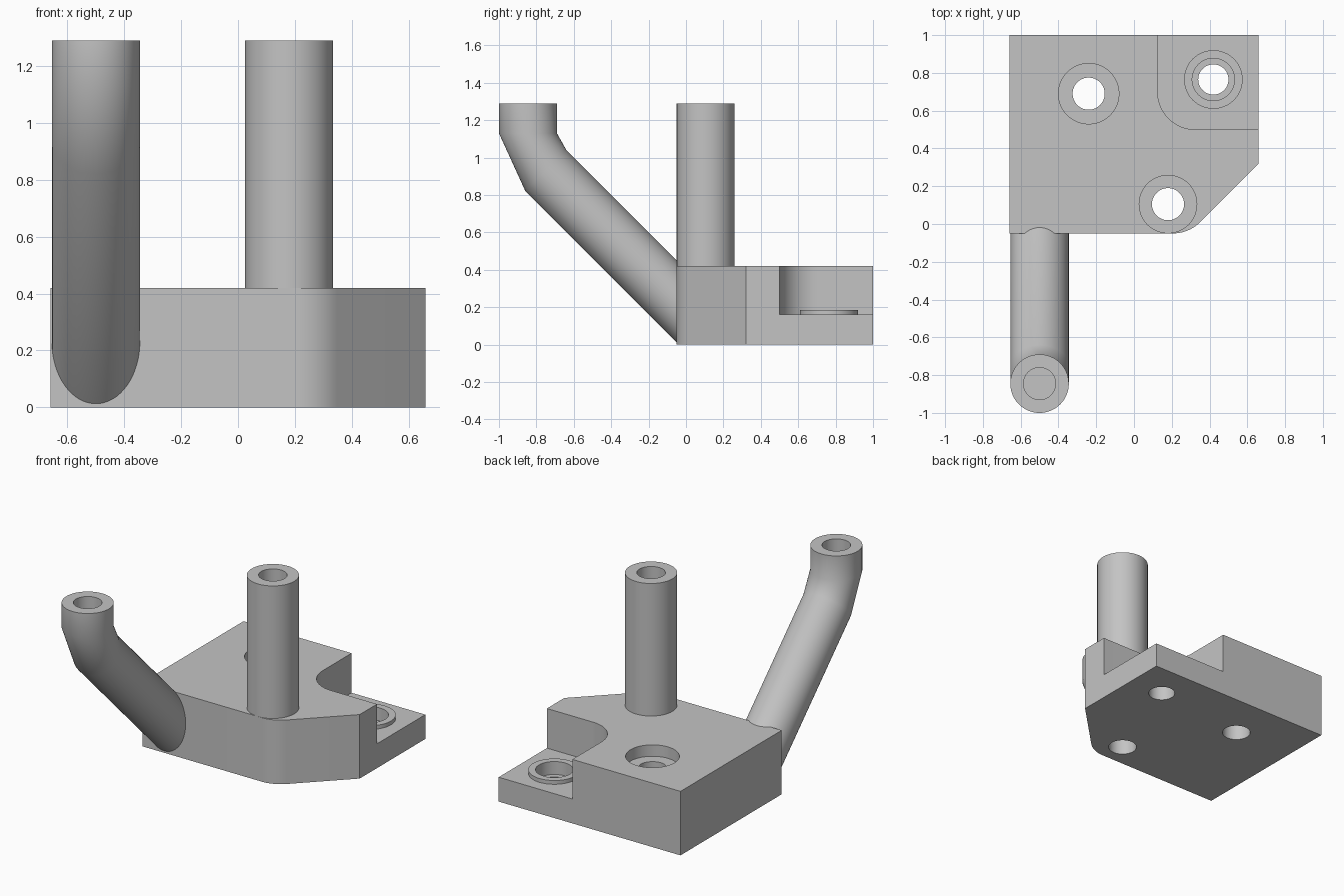
import bpy, bmesh
from math import sin, cos, pi, radians

if "Cube" in bpy.data.objects:
    bpy.data.objects.remove(bpy.data.objects["Cube"], do_unlink=True)

grey = bpy.data.materials.new("plain_grey")
grey.use_nodes = True
grey.diffuse_color = (0.55, 0.55, 0.55, 1)
grey.node_tree.nodes["Principled BSDF"].inputs["Base Color"].default_value = grey.diffuse_color

SIDES = 64
TUBE_R, BORE_R = 0.155, 0.085
BASE_TOP, LEDGE, TOP = 0.42, 0.16, 1.29


def loft(name, rings):
    """Closed solid through a list of rings with equal point counts."""
    bm = bmesh.new()
    loops = [[bm.verts.new(p) for p in ring] for ring in rings]
    n = len(loops[0])
    for low, high in zip(loops, loops[1:]):
        for i in range(n):
            j = (i + 1) % n
            bm.faces.new((low[i], low[j], high[j], high[i]))
    bm.faces.new(loops[0][::-1])
    bm.faces.new(loops[-1])
    bmesh.ops.recalc_face_normals(bm, faces=bm.faces)
    mesh = bpy.data.meshes.new(name)
    bm.to_mesh(mesh)
    bm.free()
    mesh.materials.append(grey)
    obj = bpy.data.objects.new(name, mesh)
    bpy.context.collection.objects.link(obj)
    return obj


def prism(name, outline, z0, z1):
    return loft(name, [[(x, y, z) for x, y in outline] for z in (z0, z1)])


def arc(cx, cy, r, start, end, steps):
    angles = [radians(start + (end - start) * i / steps) for i in range(steps + 1)]
    return [(cx + r * cos(a), cy + r * sin(a)) for a in angles]


def cylinder(name, centre, r, z0, z1):
    return prism(name, arc(*centre, r, 0, 360, SIDES)[:-1], z0, z1)


def cut(obj, *cutters):
    """Subtract the cutters, keep the result as a plain mesh."""
    for c in cutters:
        c.hide_render = True
        mod = obj.modifiers.new("cut", 'BOOLEAN')
        mod.operation, mod.solver, mod.object = 'DIFFERENCE', 'EXACT', c
    bpy.context.view_layer.update()
    result = obj.evaluated_get(bpy.context.evaluated_depsgraph_get())
    mesh = bpy.data.meshes.new_from_object(result)
    obj.modifiers.clear()
    obj.data = mesh
    for c in cutters:
        bpy.data.objects.remove(c, do_unlink=True)


def hole(centre, r, z0, z1):
    return cylinder("hole_cutter", centre, r, z0, z1)


post_at, sink_at, ledge_at, tube_at = (0.18, 0.105), (-0.24, 0.69), (0.42, 0.765), (-0.5, -0.845)

# Base block with a chamfered, rounded front corner
outline = [(-0.66, 1), (-0.66, -0.05)] + arc(0.207, 0.15, 0.2, -90, -45, 10) + [(0.66, 0.32), (0.66, 1)]
base = prism("base_block", outline, 0, BASE_TOP)
notch = [(0.8, 1.2), (0.125, 1.2)] + arc(0.325, 0.7, 0.2, 180, 270, 20) + [(0.8, 0.5)]
cut(base,
    prism("notch_cutter", notch, LEDGE, 0.6),
    hole(post_at, BORE_R, -0.1, 0.6),
    hole(sink_at, BORE_R, -0.1, 0.6),
    hole(sink_at, 0.16, BASE_TOP - 0.075, 0.6),
    hole(ledge_at, 0.08, -0.1, 0.6),
    hole(ledge_at, 0.112, 0.1, 0.6))

# Raised ring round the ledge hole
ring = cylinder("ledge_ring", ledge_at, TUBE_R, LEDGE, 0.185)
cut(ring, hole(ledge_at, 0.112, 0.1, 0.3))

# Upright hollow post
post = cylinder("upright_post", post_at, TUBE_R, BASE_TOP, TOP)
cut(post, hole(post_at, BORE_R, 0.3, 1.4))


# Bent tube rising from the front of the base
def tilted_ring(y, z, tilt):
    pts = []
    for i in range(SIDES):
        a = 2 * pi * i / SIDES
        d = TUBE_R * sin(a)
        pts.append((tube_at[0] + TUBE_R * cos(a), y + d * cos(tilt), z + d * sin(tilt)))
    return pts


tube = loft("bent_tube", [tilted_ring(0.065, 0.117, pi / 4), tilted_ring(-0.75, 0.932, pi / 4),
                          tilted_ring(tube_at[1], 1.13, 0), tilted_ring(tube_at[1], TOP, 0)])
cut(tube, hole(tube_at, BORE_R, 1.08, 1.4))

# Smooth round walls, crisp edges
for obj in (base, ring, post, tube):
    obj.data.shade_smooth()
    obj.data.set_sharp_from_angle(angle=radians(35))
